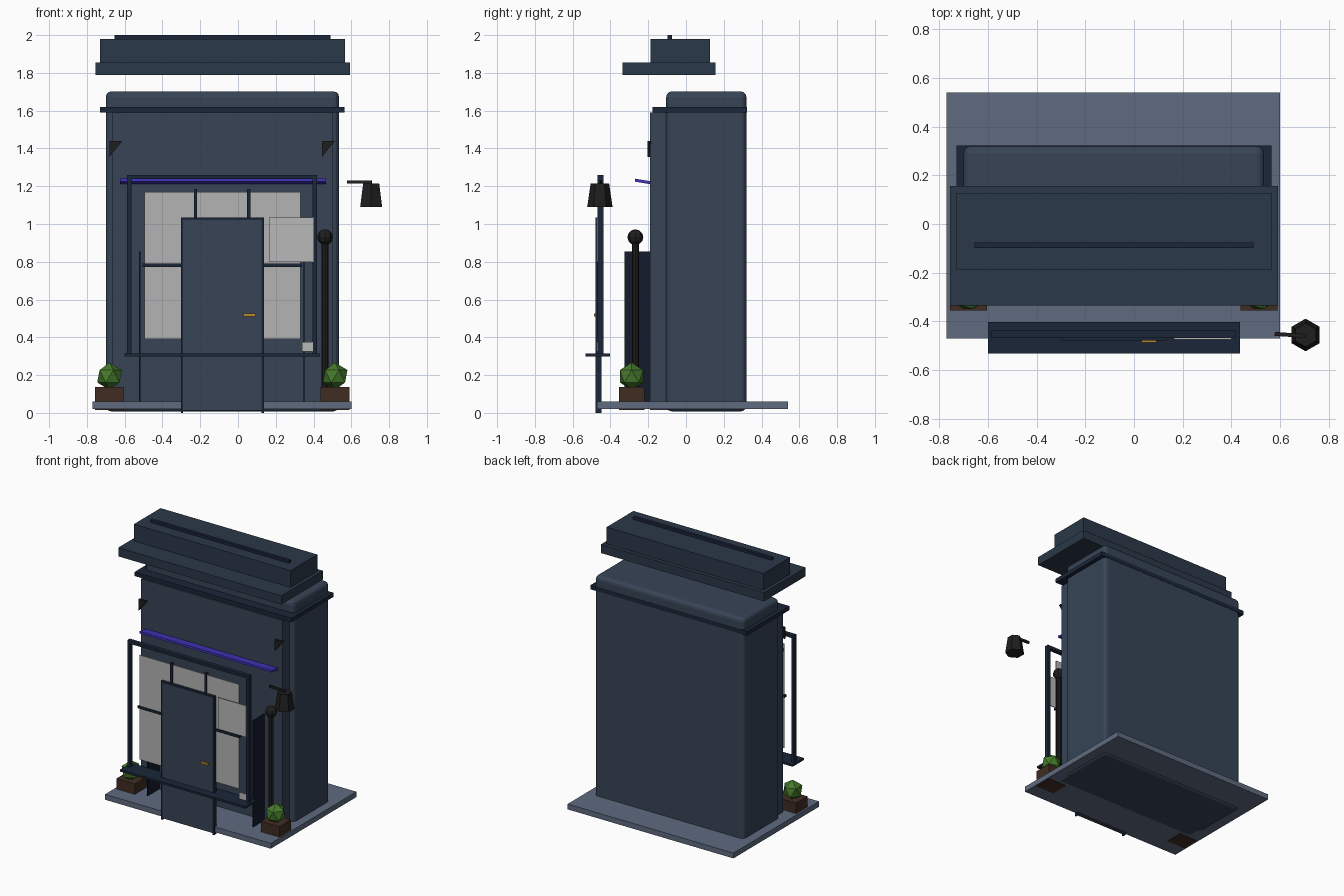
import bpy, bmesh, math
from mathutils import Matrix

if "Cube" in bpy.data.objects:
    bpy.data.objects.remove(bpy.data.objects["Cube"])


def material(name, hexcode):
    def lin(c):
        return c / 12.92 if c < 0.04045 else ((c + 0.055) / 1.055) ** 2.4
    m = bpy.data.materials.new(name)
    rgb = [lin(int(hexcode[i:i + 2], 16) / 255) for i in (0, 2, 4)]
    m.diffuse_color = (*rgb, 1)
    m.use_nodes = True
    m.node_tree.nodes["Principled BSDF"].inputs["Base Color"].default_value = m.diffuse_color
    return m


WALL = material("slate_wall", "374456")
TRIM = material("dark_trim", "1B2638")
ROOF = material("roof_slate", "2A3848")
STONE = material("pavement_stone", "5F6B80")
NIGHT = material("deep_navy", "131B2B")
PANE = material("pale_pane", "B4B4B4")
PAPER = material("paper", "B9B9B9")
IRON = material("black_iron", "1E1E1E")
BROWN = material("planter_wood", "402C22")
LEAF = material("leaf_green", "457A2C")
GOLD = material("brass", "B98A2B")
PURPLE = material("violet_light", "4435C0")


def finish(name, bm, mat):
    bmesh.ops.recalc_face_normals(bm, faces=bm.faces)
    me = bpy.data.meshes.new(name)
    bm.to_mesh(me)
    bm.free()
    me.materials.append(mat)
    ob = bpy.data.objects.new(name, me)
    bpy.context.collection.objects.link(ob)
    return ob


def box(name, x, y, z, mat, bevel=0, segments=2):
    """Box from (min, max) ranges, with optional bevel."""
    bm = bmesh.new()
    bmesh.ops.create_cube(bm, size=1)
    for v in bm.verts:
        v.co = [r[0] if c < 0 else r[1] for c, r in zip(v.co, (x, y, z))]
    ob = finish(name, bm, mat)
    if bevel:
        b = ob.modifiers.new("bevel", "BEVEL")
        b.width, b.segments = bevel, segments
    return ob


def cone(name, loc, r1, r2, depth, sides, mat):
    bm = bmesh.new()
    bmesh.ops.create_cone(bm, cap_ends=True, segments=sides, radius1=r1, radius2=r2,
                          depth=depth, matrix=Matrix.Translation(loc))
    return finish(name, bm, mat)


def prism(name, pts, axis, lo, hi, mat):
    """Extrude a 2D profile along x (profile y,z) or y (profile x,z)."""
    bm = bmesh.new()
    place = (lambda a, b: (lo, a, b)) if axis == "x" else (lambda a, b: (a, lo, b))
    face = bm.faces.new([bm.verts.new(place(a, b)) for a, b in pts])
    out = bmesh.ops.extrude_face_region(bm, geom=[face])
    vec = (hi - lo, 0, 0) if axis == "x" else (0, hi - lo, 0)
    bmesh.ops.translate(bm, vec=vec, verts=[g for g in out["geom"] if isinstance(g, bmesh.types.BMVert)])
    return finish(name, bm, mat)


# pavement and building volume
box("pavement", (-0.77, 0.60), (-0.47, 0.54), (0.02, 0.06), STONE)
box("main_block", (-0.70, 0.535), (-0.105, 0.32), (0.008, 1.702), WALL, 0.03, 3)
box("facade", (-0.668, 0.50), (-0.19, -0.08), (0.016, 1.59), WALL)
box("cornice", (-0.73, 0.565), (-0.178, 0.322), (1.59, 1.62), TRIM)

# raised roof
box("roof_eave", (-0.755, 0.592), (-0.335, 0.157), (1.79, 1.855), ROOF)
box("roof_block", (-0.73, 0.566), (-0.187, 0.128), (1.855, 1.98), ROOF)
box("roof_ridge", (-0.655, 0.49), (-0.098, -0.075), (1.975, 2.0), TRIM)

# corner brackets under the cornice
for side, x in (("left", -0.68), ("right", 0.445)):
    prism("bracket_" + side, [(x, 1.44), (x + 0.068, 1.44), (x, 1.355)], "y", -0.205, -0.185, IRON)

# tilted light strip above the window
prism("light_strip", [(-0.27, 1.224), (-0.27, 1.24), (-0.185, 1.226), (-0.185, 1.21)],
      "x", -0.625, 0.465, PURPLE)

# window frame, pane and mullions
for side, x in (("left", -0.587), ("right", 0.395)):
    box("frame_post_" + side, (x, x + 0.022), (-0.468, -0.438), (0.31, 1.26), TRIM)
box("frame_head", (-0.587, 0.417), (-0.468, -0.438), (1.238, 1.26), TRIM)
box("window_pane", (-0.495, 0.33), (-0.458, -0.452), (0.39, 1.17), PANE)
for i, x in enumerate((-0.225, 0.057)):
    box("mullion_%d" % i, (x - 0.009, x + 0.009), (-0.466, -0.444), (0.38, 1.185), TRIM)
box("window_crossbar", (-0.505, 0.338), (-0.466, -0.444), (0.773, 0.79), TRIM)
box("window_sill", (-0.60, 0.435), (-0.533, -0.402), (0.299, 0.315), TRIM)

# thin side screens behind the window
for side, x in (("left", -0.52), ("right", 0.35)):
    box("side_screen_" + side, (x - 0.003, x + 0.003), (-0.325, -0.185), (0.06, 0.855), NIGHT)

# notices on the glass
box("notice_large", (0.165, 0.40), (-0.474, -0.469), (0.80, 1.035), PAPER)
box("notice_small", (0.34, 0.396), (-0.474, -0.469), (0.325, 0.375), PAPER)

# door with jambs, head and handle
box("door_leaf", (-0.292, 0.127), (-0.476, -0.45), (0.012, 1.022), WALL)
for side, x in (("left", -0.303), ("right", 0.125)):
    box("door_jamb_" + side, (x, x + 0.012), (-0.478, -0.448), (0, 1.035), TRIM)
box("door_head", (-0.303, 0.137), (-0.478, -0.448), (1.022, 1.035), TRIM)
box("door_handle", (0.03, 0.092), (-0.486, -0.474), (0.51, 0.526), GOLD)

# planters with faceted bushes
for side, x in (("left", -0.68), ("right", 0.514)):
    box("planter_" + side, (x - 0.076, x + 0.076), (-0.355, -0.22), (0.016, 0.138), BROWN)
    bm = bmesh.new()
    bmesh.ops.create_icosphere(bm, subdivisions=1, radius=0.073,
                               matrix=Matrix.Translation((x, -0.288, 0.194)))
    finish("bush_" + side, bm, LEAF)

# street post with ball top
cone("lamp_post", (0.461, -0.268, 0.48), 0.018, 0.018, 0.84, 8, IRON)
bm = bmesh.new()
bmesh.ops.create_uvsphere(bm, u_segments=8, v_segments=6, radius=0.042,
                          matrix=Matrix.Translation((0.461, -0.268, 0.93)))
finish("lamp_ball", bm, IRON)

# hanging lantern on a short arm
cone("lantern_shade", (0.705, -0.456, 1.152), 0.067, 0.049, 0.124, 6, IRON)
arm = box("lantern_arm", (-0.065, 0.065), (-0.008, 0.008), (-0.008, 0.008), IRON)
arm.location = (0.643, -0.456, 1.222)
arm.rotation_euler = (0, 0, math.radians(-4))
